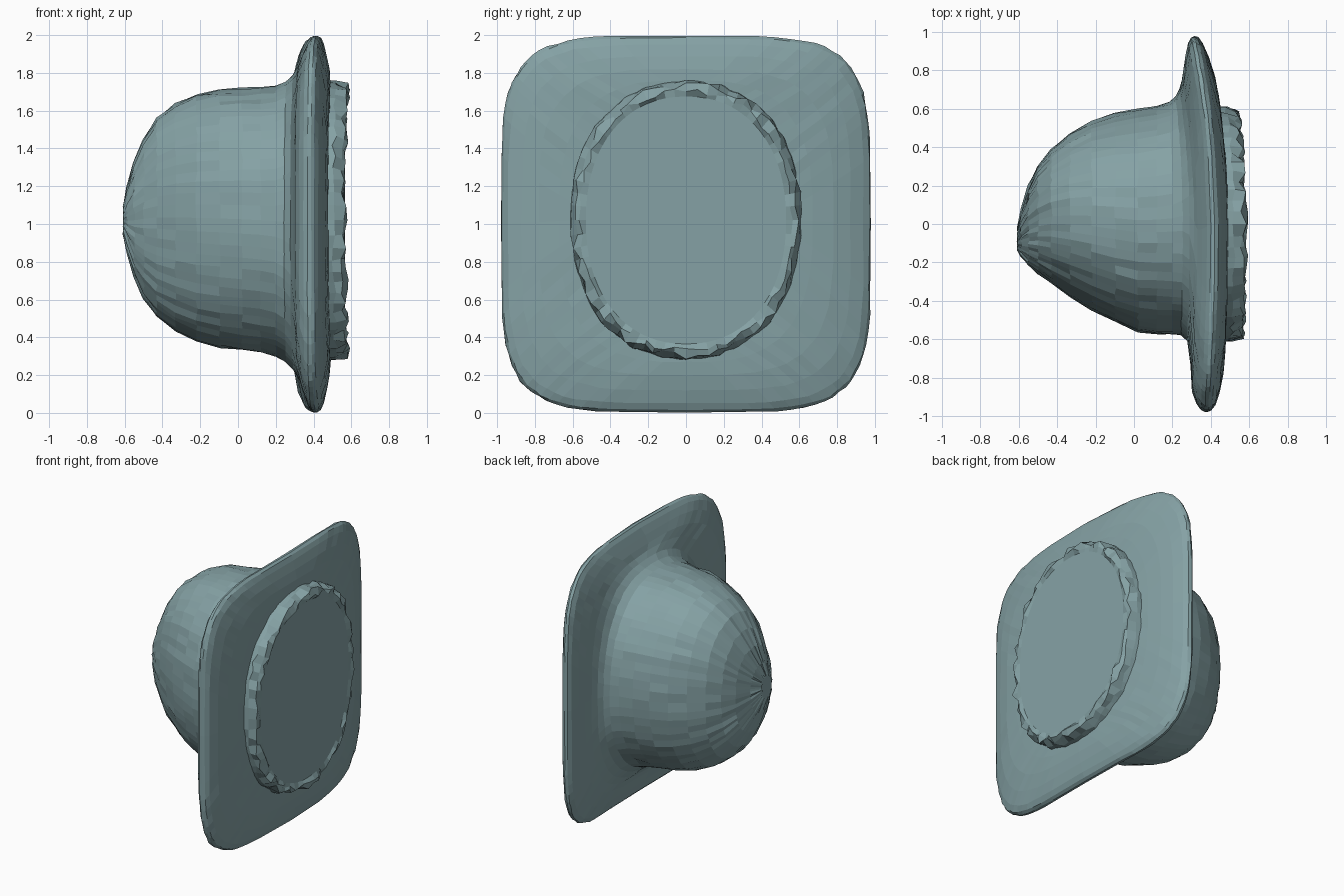
import bpy, bmesh, math, random

if "Cube" in bpy.data.objects:
    bpy.data.objects.remove(bpy.data.objects["Cube"])

random.seed(4)
N = 72

felt = bpy.data.materials.new("grey_teal")
felt.diffuse_color = (0.235, 0.36, 0.375, 1)
felt.use_nodes = True
felt.node_tree.nodes["Principled BSDF"].inputs["Base Color"].default_value = felt.diffuse_color


def section(x, y0, y1, z0, z1, n, jitter=0.0, bend=0.0):
    """Superellipse ring at x; bend sweeps the side edges towards -x."""
    pts = []
    for i in range(N):
        a = 2 * math.pi * i / N
        c, s = math.cos(a), math.sin(a)
        k = 1 + random.uniform(-jitter, jitter)
        y = (y0 + y1) / 2 + math.copysign(abs(c) ** (2 / n), c) * (y1 - y0) / 2 * k
        z = (z0 + z1) / 2 + math.copysign(abs(s) ** (2 / n), s) * (z1 - z0) / 2 * k
        drop = (0.11 if y > 0 else 0.035) * min(1, abs(y)) ** 2
        pts.append((x - bend * drop + random.uniform(-jitter, jitter) * 0.6, y, z))
    return pts


def loft(name, rings):
    bm = bmesh.new()
    loops = [[bm.verts.new(p) for p in r] for r in rings]
    for a, b in zip(loops, loops[1:]):
        for i in range(N):
            j = (i + 1) % N
            bm.faces.new((a[i], a[j], b[j], b[i]))
    for end in (loops[0], loops[-1]):
        bm.faces.new(end)
    bmesh.ops.recalc_face_normals(bm, faces=bm.faces)
    me = bpy.data.meshes.new(name)
    bm.to_mesh(me)
    bm.free()
    me.materials.append(felt)
    ob = bpy.data.objects.new(name, me)
    bpy.context.collection.objects.link(ob)
    return ob


def refine(rows):
    """Add a curved midpoint between neighbouring profile rows."""
    out = [rows[0]]
    for i in range(len(rows) - 1):
        p, a = rows[max(i - 1, 0)], rows[i]
        b, q = rows[i + 1], rows[min(i + 2, len(rows) - 1)]
        out.append(tuple((9 * u + 9 * v - w - t) / 16 for w, u, v, t in zip(p, a, b, q)))
        out.append(b)
    return out


# Rounded crown flaring into the brim: x, y min, y max, z min, z max, squareness
crown = [
    (-0.605, -0.14, -0.02, 0.94, 1.10, 2.1),
    (-0.55, -0.215, 0.20, 0.71, 1.33, 2.25),
    (-0.43, -0.31, 0.39, 0.51, 1.56, 2.25),
    (-0.22, -0.45, 0.535, 0.38, 1.685, 2.2),
    (0.02, -0.56, 0.60, 0.33, 1.72, 2.2),
    (0.20, -0.575, 0.635, 0.30, 1.73, 2.25),
    (0.29, -0.61, 0.70, 0.23, 1.785, 2.6),
    (0.33, -0.87, 0.81, 0.165, 1.86, 3.6),
    (0.38, -0.965, 0.94, 0.03, 1.965, 4.7),
    (0.42, -0.978, 0.978, 0.004, 1.996, 4.8),
    (0.455, -0.94, 0.94, 0.05, 1.95, 4.6),
    (0.485, -0.78, 0.78, 0.20, 1.82, 3.6),
    (0.49, -0.58, 0.58, 0.32, 1.72, 2.3),
]
rings = []
for row in refine(crown):
    rough = 0.010 if row[0] < 0.15 else 0.004
    bend = min(1, max(0, (row[0] - 0.15) / 0.13))
    rings.append(section(*row, rough, bend))
loft("crown_and_brim", rings)

# Raised oval face with a ragged rim: x, half width, roughness
rim = [(0.45, 0.615, 0.005), (0.52, 0.605, 0.02), (0.57, 0.59, 0.03),
       (0.58, 0.56, 0.025), (0.57, 0.53, 0.0)]
loft("raised_oval_face", [
    section(x, -w, w, 1.02 - w - 0.125, 1.02 + w + 0.125, 2.2, rough, 1)
    for x, w, rough in rim])
